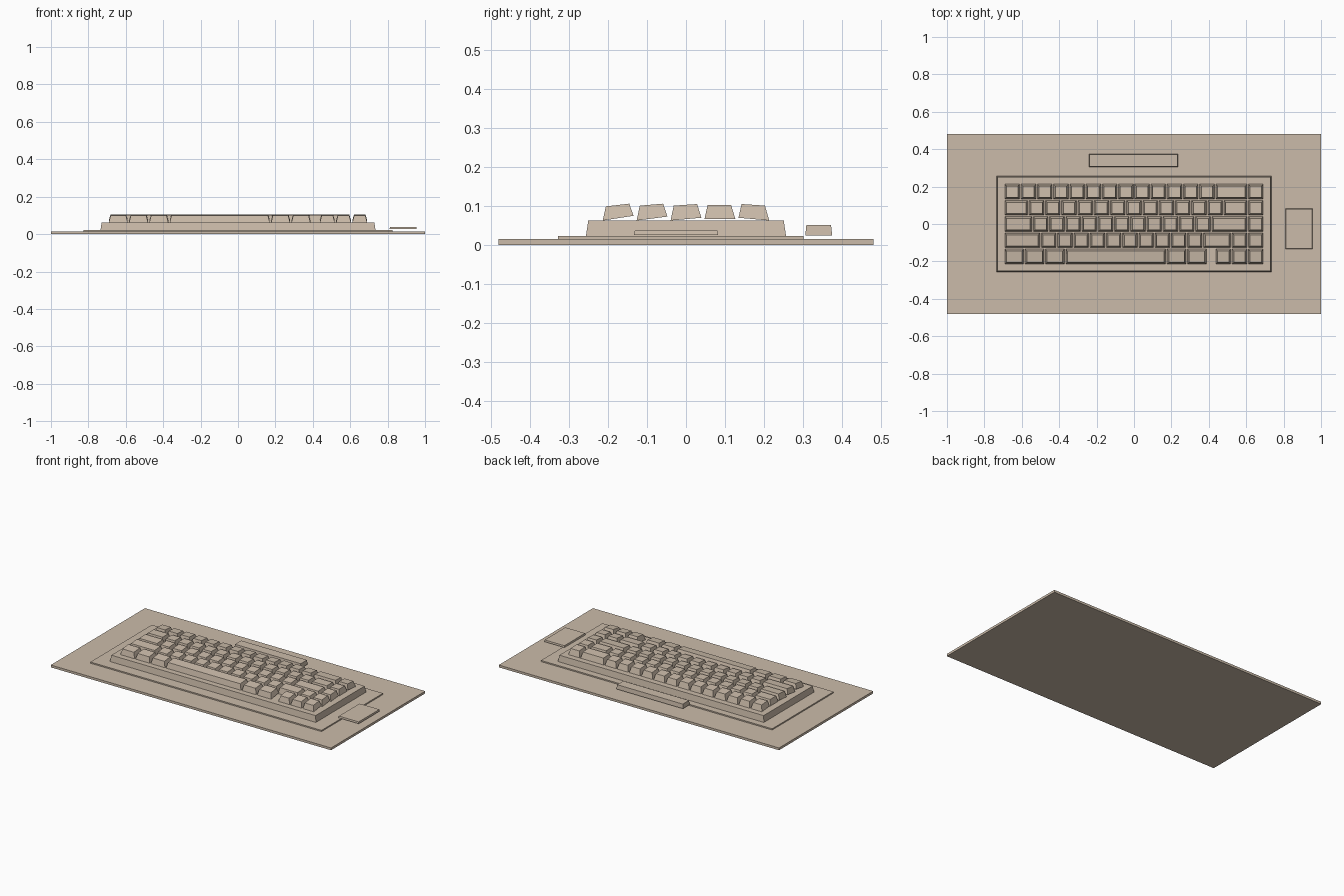
import bpy
import bmesh

cube = bpy.data.objects.get("Cube")
if cube:
    bpy.data.objects.remove(cube, do_unlink=True)

# Single warm beige plastic
beige = bpy.data.materials.new("beige")
beige.use_nodes = True
colour = (0.60, 0.50, 0.40, 1)
beige.diffuse_color = colour
beige.node_tree.nodes["Principled BSDF"].inputs["Base Color"].default_value = colour


def block(name, x, y, z_low, z_high, inset=(0, 0, 0)):
    """Box with a narrowed top; z_low and z_high are (front, back) heights,
    inset is how far the top shrinks at the sides, front and back."""
    side, front, back = inset
    bm = bmesh.new()
    rings = []
    for zs, s, f, b in ((z_low, 0, 0, 0), (z_high, side, front, back)):
        x0, x1, y0, y1 = x[0] + s, x[1] - s, y[0] + f, y[1] - b
        corners = ((x0, y0, zs[0]), (x1, y0, zs[0]), (x1, y1, zs[1]), (x0, y1, zs[1]))
        rings.append([bm.verts.new(c) for c in corners])
    low, high = rings
    bm.faces.new(low[::-1])
    bm.faces.new(high)
    for i in range(4):
        j = (i + 1) % 4
        bm.faces.new((low[i], low[j], high[j], high[i]))
    mesh = bpy.data.meshes.new(name)
    bm.to_mesh(mesh)
    bm.free()
    mesh.materials.append(beige)
    obj = bpy.data.objects.new(name, mesh)
    bpy.context.collection.objects.link(obj)
    return obj


def flat(name, x, y, z0, z1, inset=0):
    return block(name, x, y, (z0, z0), (z1, z1), (inset,) * 3)


# Desk slab, mat and keyboard case
flat("desk_slab", (-1, 1), (-0.48, 0.48), 0, 0.015)
flat("desk_mat", (-0.825, 0.825), (-0.327, 0.3), 0.015, 0.023)
flat("keyboard_case", (-0.735, 0.735), (-0.256, 0.256), 0.023, 0.063, 0.006)

# Bar behind the keyboard and small pad beside it
flat("rear_bar", (-0.24, 0.235), (0.305, 0.374), 0.024, 0.052, 0.003)
flat("side_pad", (0.81, 0.955), (-0.133, 0.082), 0.026, 0.037, 0.002)

# Key rows from back to front: widths in key units (negative = empty gap),
# then bottom and top heights as (front, back)
UNIT = 0.0868
GAP = 0.008
LEFT = -8 * UNIT
rows = [
    ("number", [1] * 13 + [2, 1], (0.070, 0.063), (0.105, 0.101)),
    ("upper", [1.5] + [1] * 12 + [1.5, 1], (0.067, 0.067), (0.103, 0.103)),
    ("home", [1.75] + [1] * 11 + [2.25, 1], (0.063, 0.070), (0.101, 0.105)),
    ("lower", [2.25] + [1] * 10 + [1.75, 1, 1], (0.063, 0.073), (0.101, 0.106)),
    ("bottom", [1.25] * 3 + [6.25, 1.25, 1.25, -0.5, 1, 1, 1],
     (0.063, 0.075), (0.099, 0.106)),
]
for r, (row, widths, z_low, z_high) in enumerate(rows):
    y = (2 - r) * UNIT
    half = (UNIT - GAP) / 2
    x = LEFT
    for n, w in enumerate(widths, 1):
        if w > 0:
            block(f"{row}_row_key_{n}", (x + GAP / 2, x + w * UNIT - GAP / 2),
                  (y - half, y + half), z_low, z_high, (0.009, 0.008, 0.011))
        x += abs(w) * UNIT
